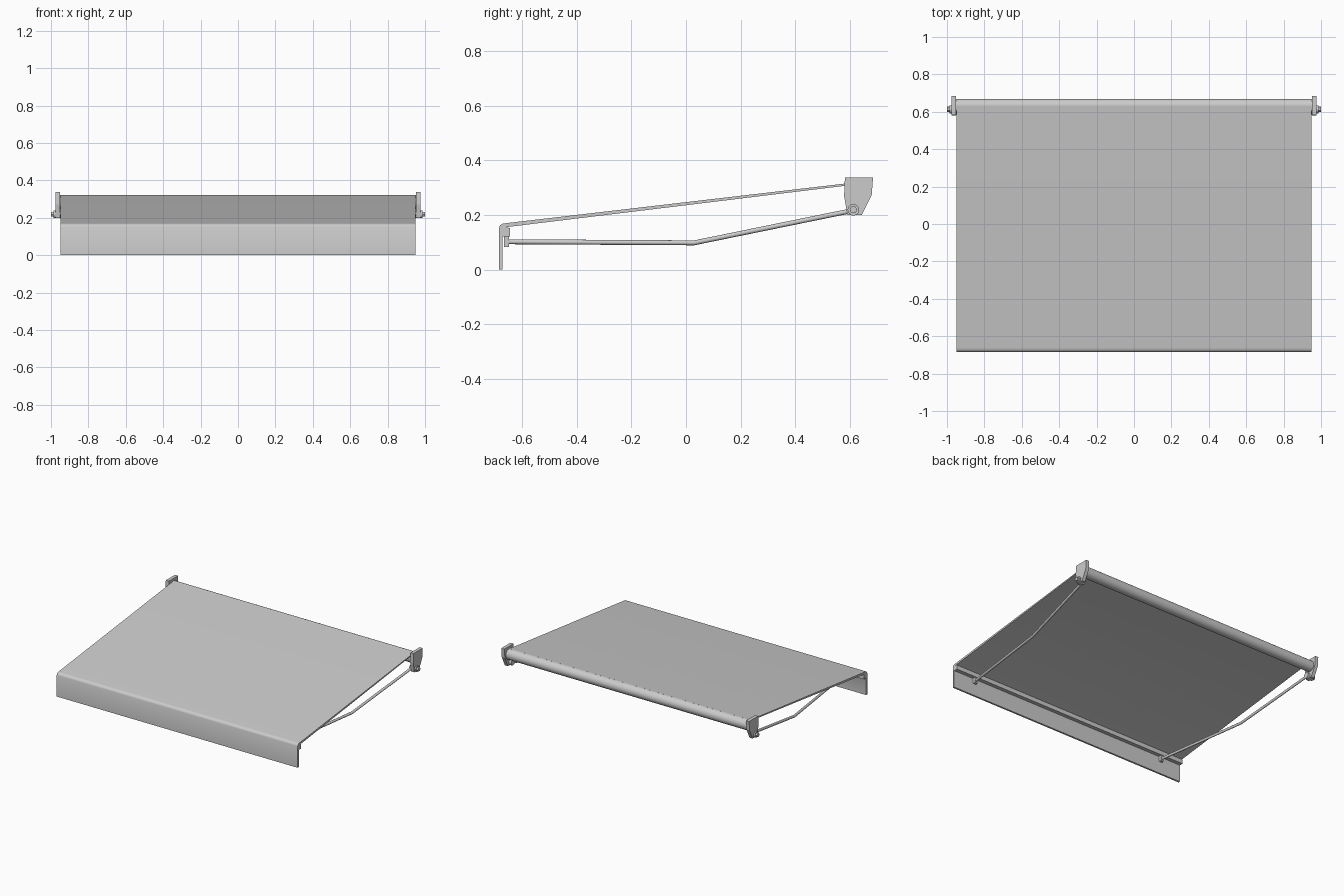
import bpy, math
from mathutils import Vector

if "Cube" in bpy.data.objects:
    bpy.data.objects.remove(bpy.data.objects["Cube"])


def finish(name, verts, faces, smooth=None):
    me = bpy.data.meshes.new(name)
    me.from_pydata(verts, [], faces)
    me.update()
    ob = bpy.data.objects.new(name, me)
    bpy.context.collection.objects.link(ob)
    if smooth:
        bpy.ops.object.select_all(action='DESELECT')
        ob.select_set(True)
        bpy.context.view_layer.objects.active = ob
        bpy.ops.object.shade_smooth_by_angle(angle=math.radians(smooth))
    return ob


def extrude_x(name, profile, x0, x1, smooth=None):
    """Closed (y, z) profile, counter-clockwise seen from +x, extruded along x."""
    n = len(profile)
    verts = [(x, y, z) for x in (x0, x1) for y, z in profile]
    faces = [tuple(reversed(range(n))), tuple(range(n, 2 * n))]
    faces += [(i, (i + 1) % n, n + (i + 1) % n, n + i) for i in range(n)]
    return finish(name, verts, faces, smooth)


def circle(y, z, r, n):
    return [(y + r * math.cos(2 * math.pi * i / n), z + r * math.sin(2 * math.pi * i / n))
            for i in range(n)]


def tube(name, path, r, n=12):
    """Round bar swept along a bent path running in -y."""
    path = [Vector(p) for p in path]
    verts = []
    for p in path:
        verts += [(p.x + r * math.cos(2 * math.pi * i / n), p.y,
                   p.z + r * math.sin(2 * math.pi * i / n)) for i in range(n)]
    last = n * (len(path) - 1)
    faces = [tuple(reversed(range(n))), tuple(range(last, last + n))]
    for k in range(len(path) - 1):
        a, b = k * n, (k + 1) * n
        faces += [(a + i, a + (i + 1) % n, b + (i + 1) % n, b + i) for i in range(n)]
    return finish(name, verts, faces, 40)


# Canopy sheet with rounded front fold and hanging valance
outer = [(-0.685, 0.0), (-0.672, 0.0), (-0.672, 0.145), (-0.669, 0.151), (-0.662, 0.155),
         (0.633, 0.313), (0.633, 0.321), (-0.660, 0.170), (-0.672, 0.168),
         (-0.681, 0.162), (-0.685, 0.152)]
extrude_x("canopy_fabric", outer, -0.95, 0.95, 35)

# Roller tube at the wall
extrude_x("roller", circle(0.631, 0.283, 0.038, 32), -0.955, 0.955, 40)

# Front rail under the fold
rail = [(-0.672, 0.122), (-0.645, 0.122), (-0.645, 0.152), (-0.665, 0.157), (-0.672, 0.150)]
extrude_x("front_rail", rail, -0.95, 0.95)

bracket = [(0.579, 0.270), (0.591, 0.200), (0.644, 0.200), (0.680, 0.272),
           (0.685, 0.337), (0.582, 0.337)]

for side, s in (("left", -1), ("right", 1)):
    def ex(name, prof, a, b, smooth=None):
        extrude_x(f"{side}_{name}", prof, min(s * a, s * b), max(s * a, s * b), smooth)

    # Wall bracket and pivot bolt
    ex("wall_bracket", bracket, 0.952, 0.977)
    ex("pivot_washer", circle(0.613, 0.219, 0.021, 24), 0.935, 0.986, 40)
    ex("pivot_bolt", circle(0.613, 0.219, 0.014, 6), 0.986, 1.0)

    # Folding arm with elbow
    tube(f"{side}_arm", [(s * 0.945, 0.613, 0.217), (s * 0.875, 0.03, 0.098),
                         (s * 0.783, -0.655, 0.102)], 0.009)

    # Lug joining arm to the front rail
    ex("arm_lug", [(-0.667, 0.082), (-0.649, 0.082), (-0.649, 0.125), (-0.667, 0.125)],
       0.772, 0.794)
